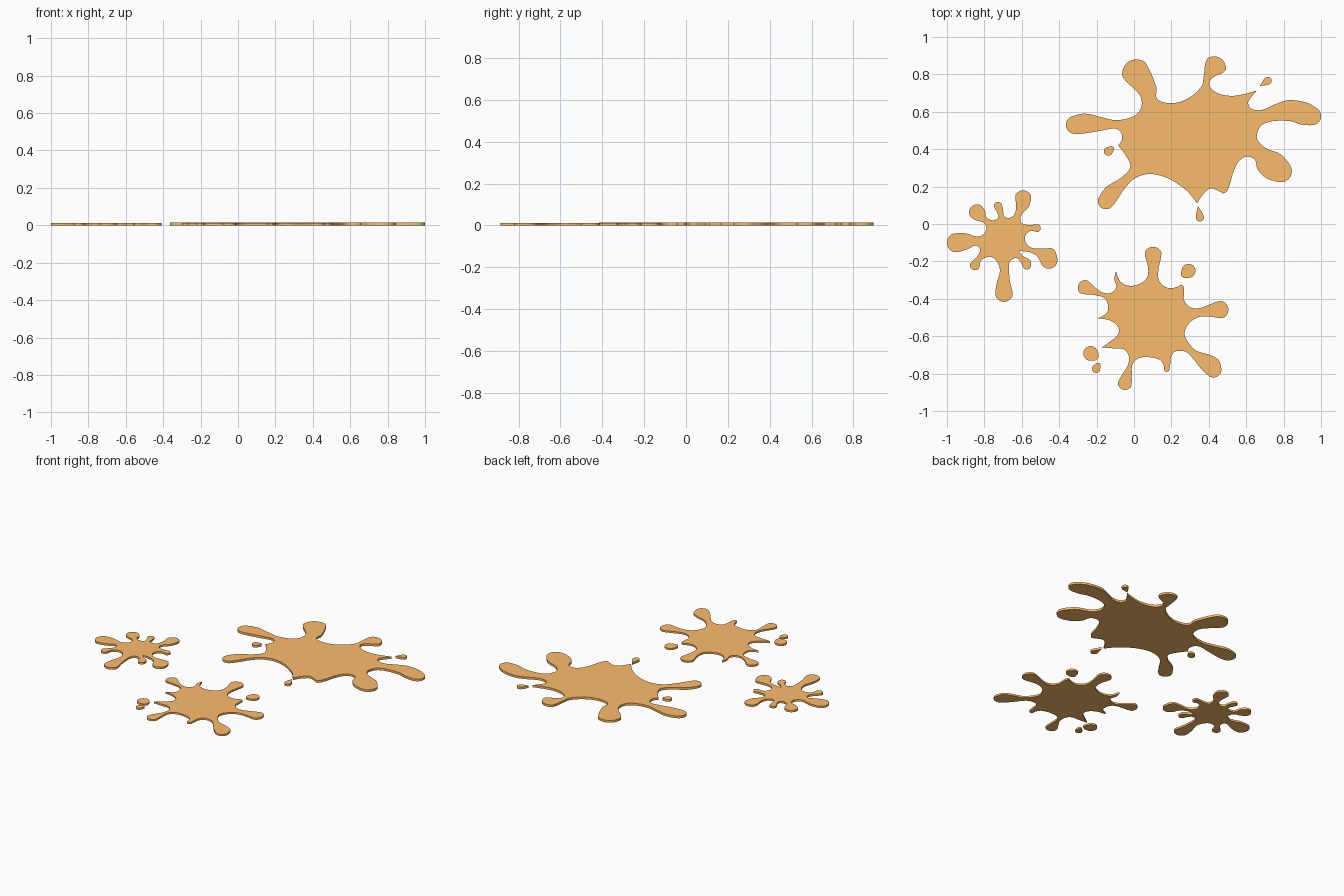
import bpy, bmesh, math
from mathutils import Vector
from mathutils.geometry import tessellate_polygon

mat = bpy.data.materials.new("tan")
mat.diffuse_color = (0.97, 0.5, 0.15, 1)

# Outlines run counter-clockwise in hundredths of a unit.
# (x, y) = smooth point, (x, y, 0) = sharp point, (x, y, r) = round finger end.
BIG = [(16, 65), (12, 67.5), (12, 73), (1.2, 80.6, 7.4), (3, 69), (4, 63), (.5, 58), (-9, 55.5), (-17, 57),
       (-26, 59), (-31.6, 53, 4.8), (-26, 48.5), (-17, 50), (-10, 51), (-7, 49), (-6.5, 45), (-8.5, 42, 0),
       (-4, 36), (-2, 30.5), (-6.5, 25), (-14.5, 20), (-15, 12.2, 4.3), (-9, 13), (-5, 19), (.5, 24.5),
       (8.5, 26.7), (18, 24.5), (28, 18), (33.7, 11, 0), (37, 16), (41, 19), (45.5, 17.5), (48.5, 16.5),
       (51, 20.5), (53, 27.5), (56, 33.5), (60, 36), (64.5, 34.5), (66, 29.5), (70, 25), (78.4, 28.3, 6),
       (78, 37.5), (70.5, 40.5), (66, 45), (66, 49), (68.5, 53), (74.5, 55), (83.5, 55), (89, 53.3),
       (95.1, 57.7, 4.9), (92, 65), (82.5, 66.2), (75.5, 64), (68.5, 61), (63, 61.5), (61, 64.5),
       (62.5, 67.5), (65.8, 71.5, 0), (59, 69.5), (51.5, 68.5), (43.5, 70.5), (40.2, 75), (42.5, 78.5),
       (43, 83.6, 6), (37.2, 78.5), (36.3, 74), (31, 68.5), (23.5, 65)]
MID = [(26, -32.7), (22, -34), (17.5, -34), (13.5, -30.5), (13, -25), (10.2, -16.8, 4.6), (7.5, -23),
       (7, -28.5), (3, -32), (-3, -33), (-7.5, -30.5), (-9.6, -25.2, 0), (-10.5, -29.5), (-9.5, -34),
       (-13, -37), (-18, -36), (-26, -34, 4), (-21, -38), (-16, -39.5), (-14, -43), (-14.5, -47.5),
       (-19.5, -50.5, 0), (-13, -51.5), (-8.5, -55), (-8.5, -59), (-13, -63), (-17.3, -66, 0), (-11, -66.5),
       (-5.5, -67), (-2.8, -70.5), (-3.3, -75.5), (-6, -80), (-4.8, -84.9, 3.8), (-1.2, -80), (-.8, -75),
       (2.5, -71.8), (8, -71.2), (14, -72.8), (16, -76), (17.5, -77.6, 1.4), (19.3, -75.5), (20, -70.5),
       (22.5, -68), (28, -68.5), (32, -72.5), (35.5, -77), (42.5, -77.8, 4.3), (45, -72.5), (40.5, -70),
       (33, -67.5), (28.5, -62.5), (27, -58), (30, -52.5), (35, -49.7), (40.5, -49.5), (45.8, -45.8, 4.7),
       (40.5, -43), (35, -45), (30, -44.5), (26.8, -40.7), (26.7, -36.5)]
SMALL = [(-55.6, -.5), (-60, .5), (-60.5, 4.3), (-56.5, 9), (-59.3, 13.6, 4.4), (-63, 9.5), (-64, 5),
         (-67, 3.2), (-69.5, 4.3), (-70, 7.5), (-72.7, 9.6, 2.2), (-73.3, 6.4), (-72.7, 3.2), (-76, 2),
         (-79, 3.7), (-79.6, 7), (-84, 6.3, 4.2), (-84.5, 2), (-80.2, .5), (-79, -3.2), (-82, -6.4),
         (-85.5, -6.4), (-90, -5), (-94.9, -10, 5.1), (-88.8, -13.4), (-84.5, -11.5), (-82.3, -13.5),
         (-83.5, -16.8), (-86.5, -20), (-85, -22, 2.7), (-82, -20), (-79.5, -18), (-76, -17.7), (-72.7, -21),
         (-71.7, -25.5), (-73.5, -32), (-69.5, -36.9, 4.7), (-66.3, -31), (-66.8, -24.5), (-66.3, -20),
         (-63, -18.2), (-60.5, -20.5), (-57.3, -22, 2.3), (-55.6, -19.3), (-59.5, -17), (-61.5, -14.5, 0),
         (-56, -15), (-52, -17), (-50, -20.3), (-45.5, -19.3, 4.6), (-43, -13.5), (-47, -13), (-54.5, -12.8),
         (-58, -9.6), (-58, -6), (-55, -3.7), (-52, -2.2, 2.1)]


def expand(outline, span):
    """Turn round finger ends into arcs that face away from their neighbours."""
    pts, n = [], len(outline)
    for i, p in enumerate(outline):
        c = Vector(p[:2])
        r = p[2] if len(p) > 2 else None
        if not r:
            pts.append((c, r == 0))
            continue
        base = (Vector(outline[i - 1][:2]) + Vector(outline[(i + 1) % n][:2])) / 2
        a = math.atan2(c.y - base.y, c.x - base.x)
        for k in range(-2, 3):
            t = a + math.radians(span) * k / 2
            pts.append((c + r * Vector((math.cos(t), math.sin(t))), False))
    return pts


def smooth_loop(pts, steps=5):
    """Closed Hermite spline through the points, with corners at sharp ones."""
    n, out = len(pts), []

    def tangent(i):
        if pts[i][1]:
            return Vector((0, 0))
        return (pts[(i + 1) % n][0] - pts[i - 1][0]).normalized()

    for i in range(n):
        j = (i + 1) % n
        p, q = pts[i][0], pts[j][0]
        d = (q - p).length
        m0, m1 = tangent(i) * d, tangent(j) * d
        for s in range(steps):
            t = s / steps
            out.append(p * (2*t**3 - 3*t**2 + 1) + m0 * (t**3 - 2*t**2 + t)
                       + q * (3*t**2 - 2*t**3) + m1 * (t**3 - t**2))
    return out


def slab(name, outline, height, span=75):
    """Flat extruded puddle with a closed outline."""
    bm = bmesh.new()
    loop = [Vector((p.x / 100, p.y / 100, 0)) for p in smooth_loop(expand(outline, span))]
    low = [bm.verts.new(p) for p in loop]
    top = [bm.verts.new((p.x, p.y, height)) for p in loop]
    for a, b, c in tessellate_polygon([loop]):
        bm.faces.new((top[a], top[b], top[c]))
        bm.faces.new((low[c], low[b], low[a]))
    for i in range(len(loop)):
        j = (i + 1) % len(loop)
        bm.faces.new((low[i], low[j], top[j], top[i]))
    bmesh.ops.recalc_face_normals(bm, faces=bm.faces)
    me = bpy.data.meshes.new(name)
    bm.to_mesh(me)
    bm.free()
    me.materials.append(mat)
    ob = bpy.data.objects.new(name, me)
    bpy.context.collection.objects.link(ob)
    bpy.ops.object.select_all(action='DESELECT')
    ob.select_set(True)
    bpy.context.view_layer.objects.active = ob
    bpy.ops.object.shade_smooth_by_angle(angle=math.radians(35))


# Main puddles
slab("large_splat", BIG, 0.015)
slab("medium_splat", MID, 0.012)
slab("small_splat", SMALL, 0.013)

# Loose droplets: pointed tail plus round end
for name, tail, ball, h in [
        ("large_droplet_right", (67.4, 73.8, 0), (71.5, 76.6, 2.1), 0.015),
        ("large_droplet_left", (-10.8, 41), (-13.8, 38.8, 2.3), 0.015),
        ("large_droplet_bottom", (34.3, 9.5, 0), (35.2, 3.6, 2.2), 0.015),
        ("medium_droplet_top", (25.8, -28.3), (29.2, -25, 3.7), 0.012),
        ("medium_droplet_left", (-19.2, -71.8), (-23.2, -69.2, 3.9), 0.012),
        ("medium_droplet_low", (-18.6, -74.3), (-20.3, -77.4, 2.2), 0.012)]:
    slab(name, [tail, ball], h, 110)
